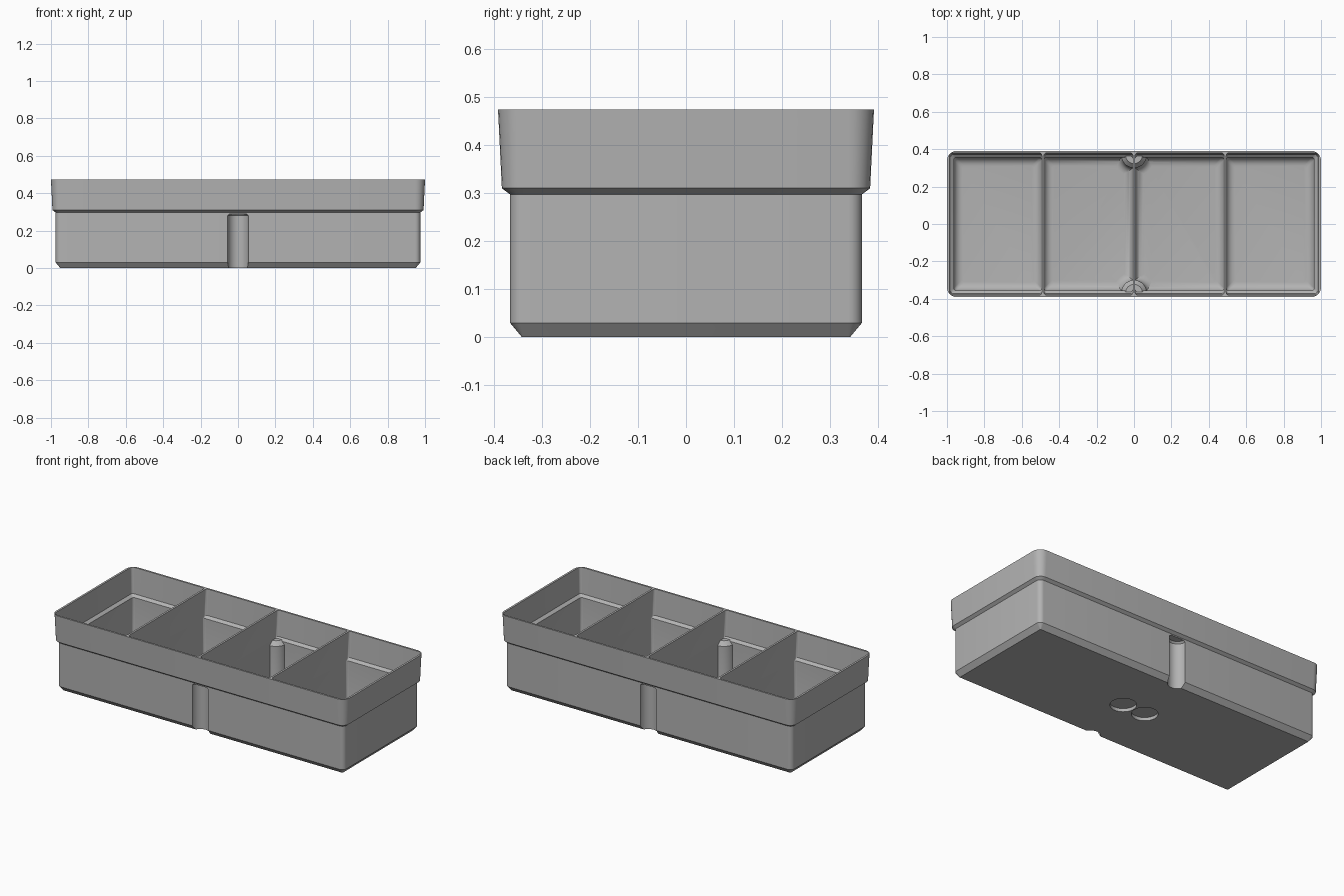
import bpy, bmesh, math
from mathutils import Vector

if "Cube" in bpy.data.objects:
    bpy.data.objects.remove(bpy.data.objects["Cube"])

FLOOR, FILLET, DIVIDER = 0.035, 0.045, 0.006

grey = bpy.data.materials.new("plain grey")
grey.use_nodes = True
grey.diffuse_color = (0.45, 0.45, 0.45, 1)
grey.node_tree.nodes["Principled BSDF"].inputs["Base Color"].default_value = grey.diffuse_color


def rounded_rect(x0, x1, y, r, z, steps=6):
    """Ring of points round a rectangle from x0 to x1 and -y to y."""
    ring = []
    corners = [(x1 - r, y - r), (x0 + r, y - r), (x0 + r, r - y), (x1 - r, r - y)]
    for i, (cx, cy) in enumerate(corners):
        for k in range(steps + 1):
            a = math.pi / 2 * (i + k / steps)
            ring.append(Vector((cx + r * math.cos(a), cy + r * math.sin(a), z)))
    return ring


def loft(bm, rings):
    """Skin a closed solid through rings of equal length."""
    rows = [[bm.verts.new(p) for p in ring] for ring in rings]
    n = len(rows[0])
    for a, b in zip(rows, rows[1:]):
        for i in range(n):
            j = (i + 1) % n
            bm.faces.new((a[i], a[j], b[j], b[i]))
    bm.faces.new(rows[0][::-1])
    bm.faces.new(rows[-1])


def turned(bm, x, y, profile, n=48):
    """Solid of revolution from (radius, height) pairs."""
    loft(bm, [[Vector((x + r * math.cos(math.tau * i / n),
                       y + r * math.sin(math.tau * i / n), z))
               for i in range(n)] for r, z in profile])


def make(name, bm):
    bmesh.ops.recalc_face_normals(bm, faces=bm.faces)
    mesh = bpy.data.meshes.new(name)
    bm.to_mesh(mesh)
    bm.free()
    mesh.materials.append(grey)
    obj = bpy.data.objects.new(name, mesh)
    bpy.context.collection.objects.link(obj)
    return obj


def cut(target, cutter):
    """Subtract the cutter and remove it."""
    mod = target.modifiers.new("cut", "BOOLEAN")
    mod.operation, mod.solver, mod.object = "DIFFERENCE", "EXACT", cutter
    bpy.context.view_layer.objects.active = target
    bpy.ops.object.modifier_apply(modifier=mod.name)
    bpy.data.objects.remove(cutter)


# Outer body: chamfered foot, straight lower wall, flared upper lip
bm = bmesh.new()
loft(bm, [rounded_rect(-0.947 - r, 0.947 + r, 0.338 + r, r, z)
          for r, z in [(0.003, 0), (0.028, 0.03), (0.028, 0.297),
                       (0.045, 0.31), (0.053, 0.474)]])
tray = make("divided_tray", bm)

# Fillet curve shared by the floor edges and the post feet: (inset, height)
curve = [(FILLET * (1 - math.sin(a)), FLOOR + FILLET * (1 - math.cos(a)))
         for a in [math.pi / 2 * k / 6 for k in range(7)]]

# Four compartments separated by thin dividers
walls = [(0.963, 0.356, d, z) for d, z in curve]
walls += [(0.963, 0.356, 0, 0.302), (0.98, 0.372, 0, 0.316), (0.989, 0.381, 0, 0.5)]
bm = bmesh.new()
for left, right in [(None, -0.487), (-0.487, 0), (0, 0.487), (0.487, None)]:
    rings = []
    for end, side, d, z in walls:
        x0 = -end if left is None else left + DIVIDER
        x1 = end if right is None else right - DIVIDER
        rings.append(rounded_rect(x0 + d, x1 - d, side - d, 0.014, z))
    loft(bm, rings)
cavities = make("compartment_cutter", bm)

# Half-round posts left standing inside, behind the outer grooves
bm = bmesh.new()
foot = [(0.068 + d, z) for d, z in curve]
for y in (-0.368, 0.368):
    turned(bm, 0, y, [(foot[0][0], 0)] + foot + [(0.068, 0.284), (0.045, 0.308)])
cut(cavities, make("post_cutter", bm))
cut(tray, cavities)

# Vertical grooves in front and back, and two round recesses underneath
bm = bmesh.new()
for y in (-0.368, 0.368):
    turned(bm, 0, y, [(0.055, -0.05), (0.055, 0.28), (0.045, 0.29)])
for x in (-0.076, 0.076):
    turned(bm, x, 0, [(0.073, -0.05), (0.073, 0.02)])
cut(tray, make("groove_cutter", bm))

# Smooth shading with crisp edges
bpy.ops.object.select_all(action="DESELECT")
tray.select_set(True)
bpy.context.view_layer.objects.active = tray
bpy.ops.object.shade_smooth_by_angle(angle=math.radians(30))
